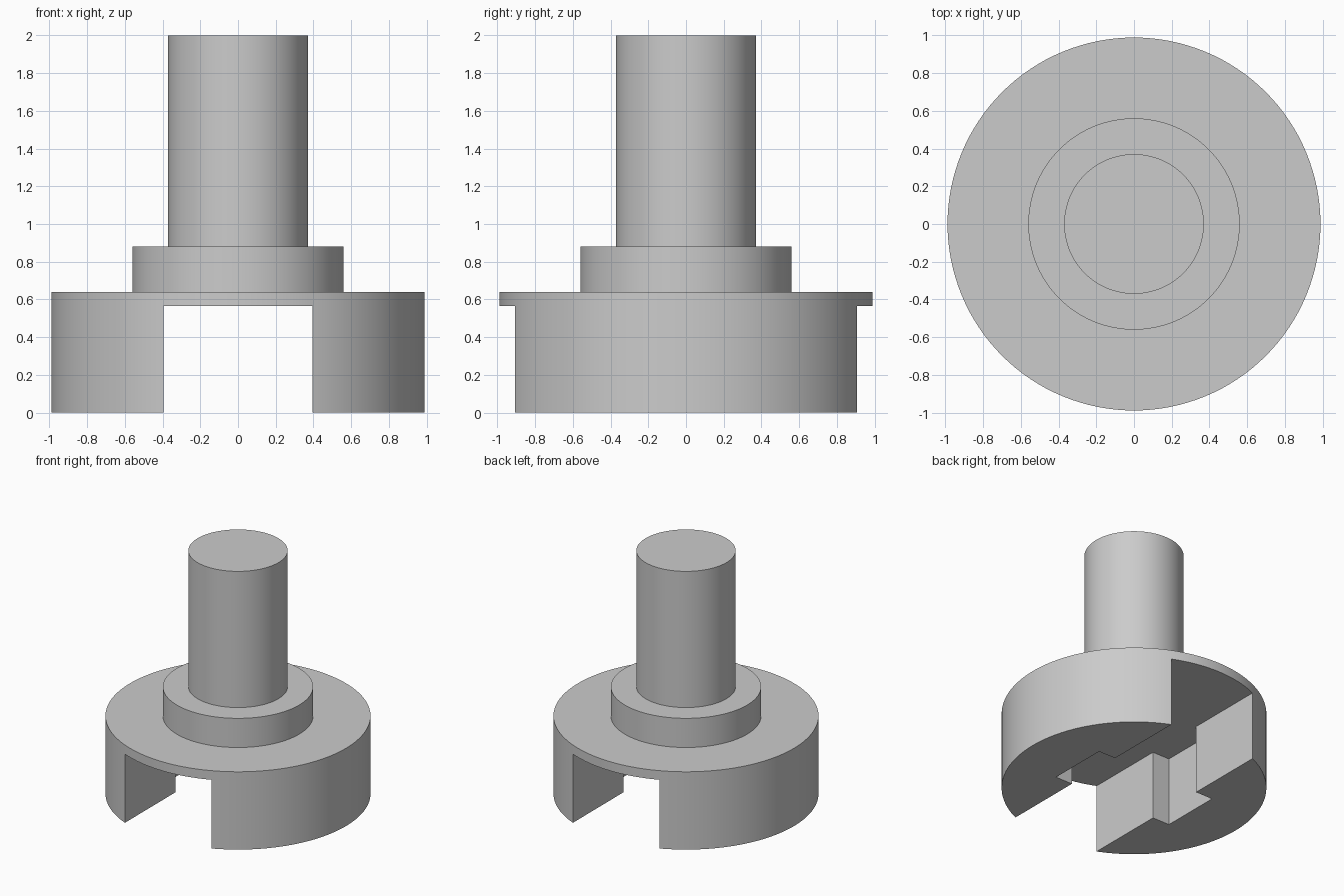
import bpy
import math

default = bpy.data.objects.get("Cube")
if default:
    bpy.data.objects.remove(default, do_unlink=True)

SLOT_TOP = 0.565

# Single plain grey finish
grey = bpy.data.materials.new("plain_grey")
grey.use_nodes = True
colour = (0.6, 0.6, 0.6, 1)
grey.diffuse_color = colour
grey.node_tree.nodes["Principled BSDF"].inputs["Base Color"].default_value = colour


def disc(name, radius, bottom, top):
    """Upright cylinder between two heights."""
    bpy.ops.mesh.primitive_cylinder_add(
        vertices=128, radius=radius, depth=top - bottom,
        location=(0, 0, (bottom + top) / 2))
    obj = bpy.context.object
    obj.name = name
    obj.data.materials.append(grey)
    return obj


def cut_box(target, name, half_x, half_y):
    """Cut a box-shaped channel out of the underside."""
    bpy.ops.mesh.primitive_cube_add(size=2, location=(0, 0, 0))
    cutter = bpy.context.object
    cutter.name = name
    cutter.scale = (half_x, half_y, SLOT_TOP)
    cutter.hide_render = True
    cutter.data.materials.append(grey)
    mod = target.modifiers.new(name, "BOOLEAN")
    mod.operation = "DIFFERENCE"
    mod.solver = "EXACT"
    mod.object = cutter
    bpy.ops.object.select_all(action="DESELECT")
    target.select_set(True)
    bpy.context.view_layer.objects.active = target
    bpy.ops.object.modifier_apply(modifier=mod.name)
    bpy.data.objects.remove(cutter, do_unlink=True)


# Stepped body
base = disc("slotted_base", 0.988, 0, 0.64)
collar = disc("collar", 0.56, 0.64, 0.88)
shaft = disc("shaft", 0.37, 0.88, 2)

# Through slot with a wider notch on each side at the middle
cut_box(base, "through_slot", 0.395, 1.2)
cut_box(base, "side_notches", 0.55, 0.25)

# Smooth round walls, sharp rims
for part in (base, collar, shaft):
    bpy.ops.object.select_all(action="DESELECT")
    part.select_set(True)
    bpy.context.view_layer.objects.active = part
    bpy.ops.object.shade_smooth_by_angle(angle=math.radians(30))
